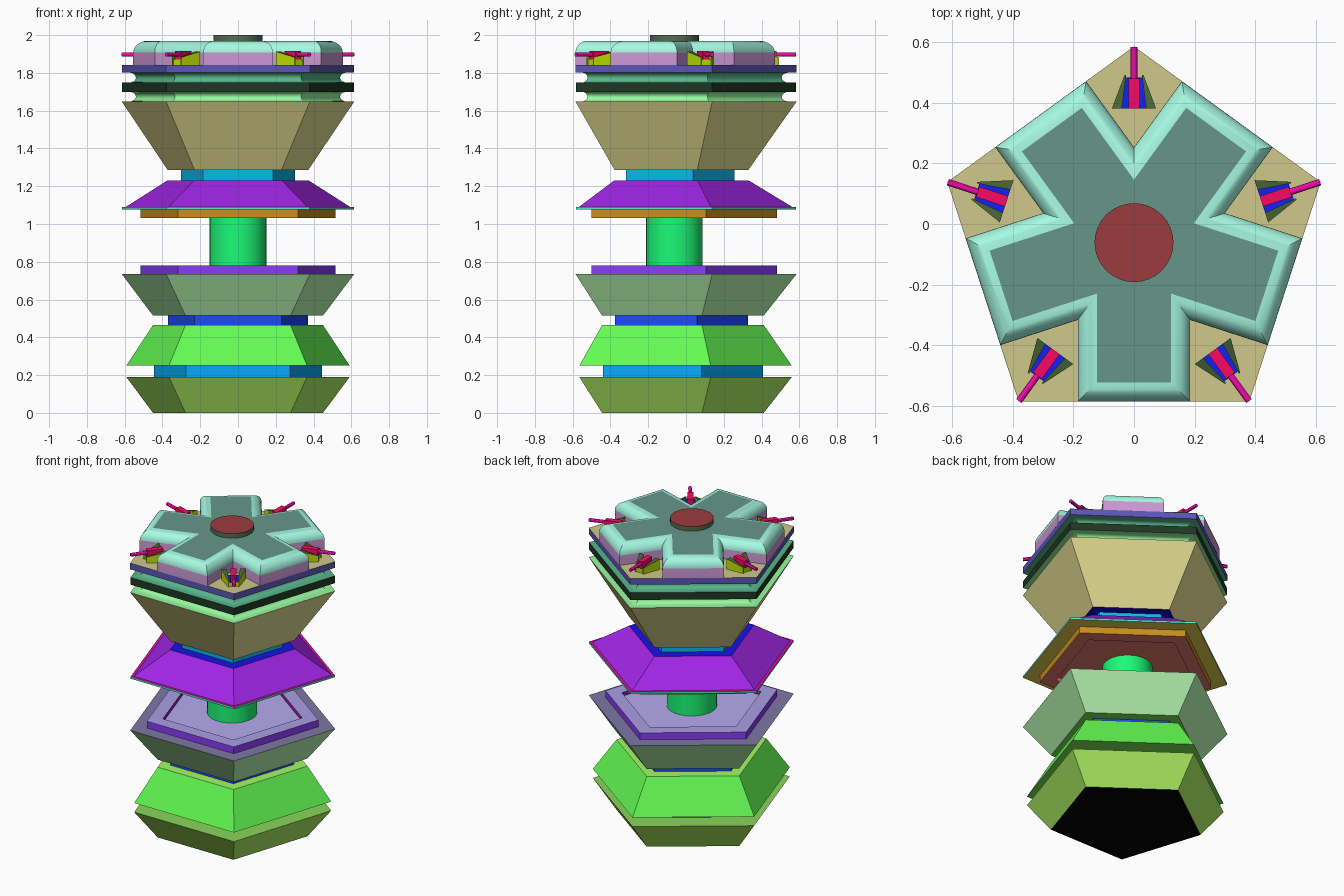
import bpy, math
from mathutils import Matrix, Vector

if "Cube" in bpy.data.objects:
    bpy.data.objects.remove(bpy.data.objects["Cube"])

CY = -0.0615          # pentagon centre in y
T36 = math.tan(math.radians(36))


def material(rgb):
    """Shared material from an 0-255 screen colour."""
    name = "paint_%d_%d_%d" % rgb
    m = bpy.data.materials.get(name)
    if not m:
        m = bpy.data.materials.new(name)
        m.diffuse_color = (*[(c / 255) ** 2.2 for c in rgb], 1)
        m.use_nodes = True
        m.node_tree.nodes["Principled BSDF"].inputs["Base Color"].default_value = m.diffuse_color
    return m


def smooth(ob, flat=()):
    bpy.ops.object.select_all(action='DESELECT')
    ob.select_set(True)
    bpy.context.view_layer.objects.active = ob
    bpy.ops.object.shade_smooth_by_angle(angle=math.radians(30))
    for i in flat:
        ob.data.polygons[i].use_smooth = False


def loft(name, rings, side, top=None, bottom=None, soft=False):
    """Closed solid through equal-length point rings (bottom to top).
    side is one colour, or a list with one colour per band."""
    n, bands = len(rings[0]), len(rings) - 1
    verts = [p for r in rings for p in r]
    faces = [list(range(n))[::-1], [bands * n + i for i in range(n)]]
    sides = side if isinstance(side, list) else [side] * bands
    cols = [bottom or sides[0], top or sides[-1]]
    for j in range(bands):
        for i in range(n):
            k = (i + 1) % n
            faces.append([j * n + i, j * n + k, (j + 1) * n + k, (j + 1) * n + i])
            cols.append(sides[j])
    me = bpy.data.meshes.new(name)
    me.from_pydata(verts, [], faces)
    ob = bpy.data.objects.new(name, me)
    bpy.context.collection.objects.link(ob)
    slots = list(dict.fromkeys(cols))
    for c in slots:
        me.materials.append(material(c))
    for p, c in zip(me.polygons, cols):
        p.material_index = slots.index(c)
    if soft:
        smooth(ob, (0, 1))
    return ob


def pent(r, z):
    a = [math.radians(90 + 72 * i) for i in range(5)]
    return [(r * math.cos(t), CY + r * math.sin(t), z) for t in a]


def pent_part(name, profile, side, top=None, bottom=None, soft=False):
    return loft(name, [pent(r, z) for r, z in profile], side, top, bottom, soft)


def circle(r, n):
    return [(r * math.cos(2 * math.pi * i / n), r * math.sin(2 * math.pi * i / n)) for i in range(n)]


def post(name, r, z0, z1, side, top=None):
    loft(name, [[(x, y + CY, z) for x, y in circle(r, 32)] for z in (z0, z1)], side, top, soft=True)


GREEN_UNDER, LILAC, PURPLE = (122, 232, 85), (169, 157, 229), (136, 62, 250)
PALE, TEAL = (150, 250, 158), (88, 180, 138)
RUST, OCHRE = (228, 122, 110), (199, 142, 34)

# Stacked pentagonal base
pent_part("base_bowl", [(.473, 0), (.622, .19)], (171, 238, 98), (135, 211, 90), (0, 0, 0))
pent_part("lower_neck", [(.468, .19), (.468, .25)], (14, 170, 250))
pent_part("base_roof", [(.622, .25), (.473, .465)], (99, 250, 83), (160, 250, 100), GREEN_UNDER)
pent_part("middle_neck", [(.39, .465), (.39, .515)], (34, 74, 250))
pent_part("middle_bowl", [(.473, .515), (.647, .735)], (180, 245, 174), (125, 118, 163), GREEN_UNDER)
pent_part("lower_rim", [(.542, .735), (.542, .78), (.44, .78), (.44, .755)],
          [PURPLE, LILAC, (140, 40, 180)], (180, 170, 240))

# Central column and the skirt above it
post("column", .15, .75, 1.06, (33, 250, 118))
pent_part("upper_rim", [(.44, 1.058), (.44, 1.033), (.542, 1.033), (.542, 1.077)],
          [RUST, RUST, OCHRE], OCHRE, RUST)
pent_part("skirt_flange", [(.645, 1.077), (.645, 1.09)], (91, 227, 205), (229, 24, 169), (230, 207, 75))
pent_part("skirt", [(.625, 1.09), (.394, 1.23)], (158, 41, 228), (30, 24, 229))
pent_part("upper_neck", [(.317, 1.23), (.317, 1.287)], (17, 182, 239))
pent_part("upper_bowl", [(.392, 1.287), (.647, 1.648)], (231, 223, 146), PALE, (14, 14, 210))

# Two concave grooves separated by plates
for name, z0, z1, col in (("lower_groove", 1.648, 1.70, PALE), ("upper_groove", 1.748, 1.802, TEAL)):
    prof = []
    for i in range(9):
        t = math.pi * i / 8
        prof.append((.608 - .04 * math.sin(t), z0 + (z1 - z0) * (1 - math.cos(t)) / 2))
    pent_part(name, prof, col, soft=True)
pent_part("groove_plate", [(.645, 1.70), (.645, 1.748)], (36, 57, 40), TEAL, PALE)
pent_part("deck", [(.647, 1.802), (.647, 1.843)], (93, 85, 182), (205, 199, 136), TEAL)


# Five-armed cap with a rounded upper edge
def star(d, z):
    pts = []
    w = .185 - d
    for k in range(5):
        a = math.radians(-90 + 72 * k)
        for u, v in ((.5235 - d, -w), (.5235 - d, w), (w / T36, w)):
            pts.append((u * math.cos(a) - v * math.sin(a),
                        CY + u * math.sin(a) + v * math.cos(a), z))
    return pts


rings = [star(0, 1.843)]
for i in range(9):
    t = math.pi / 2 * i / 8
    rings.append(star(.063 * (1 - math.cos(t)), 1.907 + .063 * math.sin(t)))
loft("five_arm_cap", rings, [(202, 150, 210)] + [(165, 250, 226)] * 8, (103, 149, 137), soft=True)
post("top_button", .13, 1.96, 2.0, (85, 108, 80), (155, 61, 64))

# Barrel mounts in the five corner notches (local x points outward)
YELLOW, OLIVE, BLUE = (190, 225, 12), (74, 100, 57), (23, 40, 239)
RED, PINK = (250, 17, 100), (245, 17, 172)


def prism(name, m, outline, z0, z1, side, top, z_out=None):
    """Vertical prism; z_out lowers the top at the outer end."""
    tops = [z_out if z_out and x > .5 else z1 for x, _ in outline]
    loft(name, [[m @ Vector((x, y, z0)) for x, y in outline],
                [m @ Vector((x, y, z)) for (x, y), z in zip(outline, tops)]], side, top)


for k in range(5):
    n = k + 1
    m = Matrix.Translation((0, CY, 0)) @ Matrix.Rotation(math.radians(90 + 72 * k), 4, 'Z')
    prism(f"mount_floor_{n}", m, [(.4415, -.042), (.545, -.03), (.545, .03), (.4415, .042)],
          1.843, 1.872, YELLOW, BLUE)
    cheek = [(.4415, .04), (.553, .026), (.553, .031), (.4415, .073)]
    prism(f"left_cheek_{n}", m, cheek, 1.843, 1.913, YELLOW, OLIVE, 1.882)
    prism(f"right_cheek_{n}", m, [(x, -y) for x, y in cheek][::-1], 1.843, 1.913, YELLOW, OLIVE, 1.882)
    prism(f"barrel_block_{n}", m, [(.4415, -.018), (.5415, -.018), (.5415, .018), (.4415, .018)],
          1.872, 1.915, RED, RED)
    # Round barrel
    loft(f"barrel_{n}", [[m @ Vector((x, a, 1.897 + b)) for a, b in circle(.011, 12)]
                         for x in (.52, .645)], PINK, soft=True)
